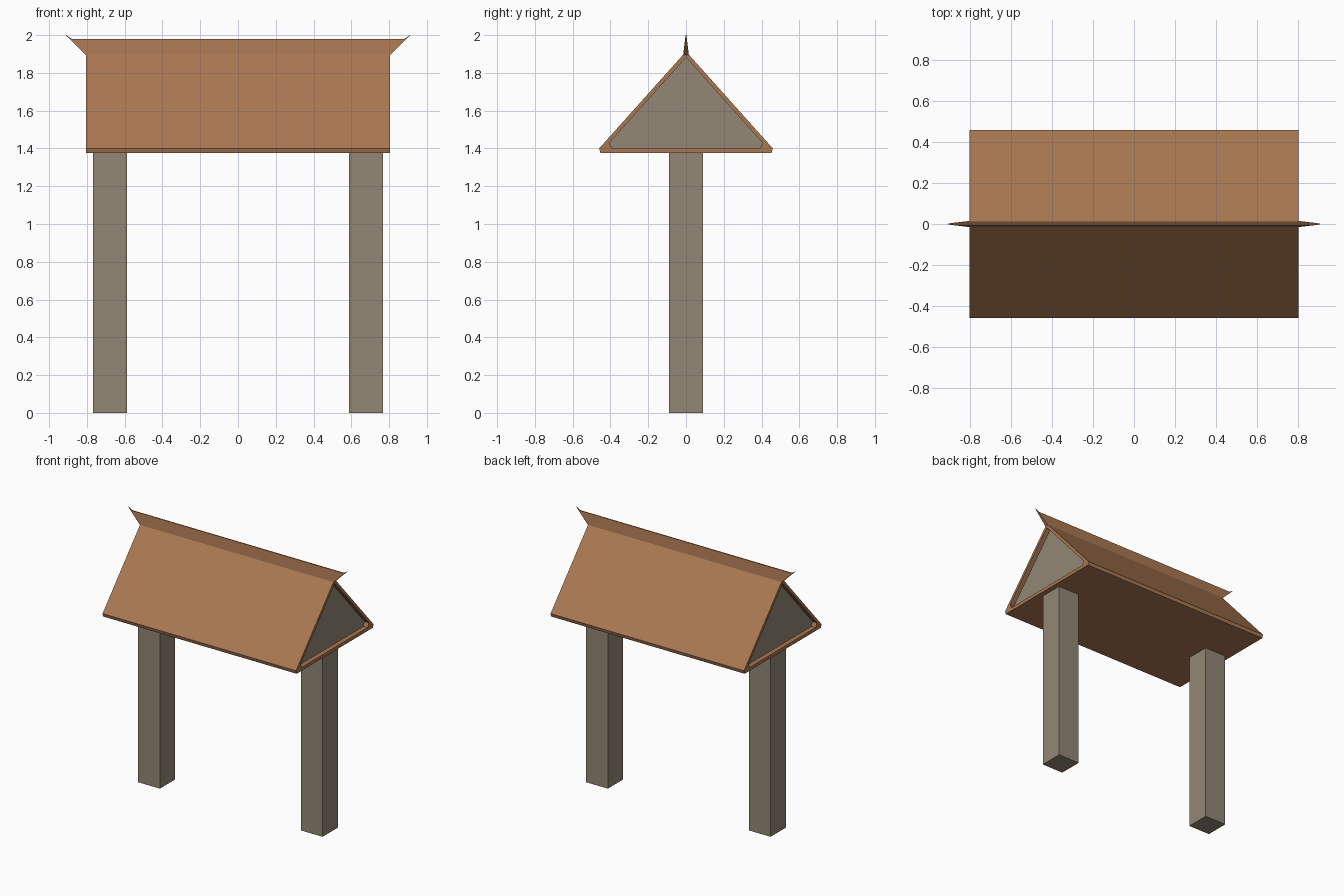
import bpy, bmesh

if "Cube" in bpy.data.objects:
    bpy.data.objects.remove(bpy.data.objects["Cube"])


def srgb(r, g, b):
    lin = lambda c: c / 12.92 if c <= 0.04045 else ((c + 0.055) / 1.055) ** 2.4
    return [lin(v / 255) for v in (r, g, b)] + [1.0]


def material(name, rgb):
    m = bpy.data.materials.new(name)
    m.diffuse_color = srgb(*rgb)
    m.use_nodes = True
    m.node_tree.nodes["Principled BSDF"].inputs["Base Color"].default_value = m.diffuse_color
    return m


ROOF = material("brown tile", (170, 120, 82))
STONE = material("grey wood", (147, 135, 118))


def loft(name, sections, mats, cap_material=0):
    """Skin a list of (x, [(y, z), ...]) sections along x and cap both ends."""
    bm = bmesh.new()
    rings = [[bm.verts.new((x, y, z)) for y, z in pts] for x, pts in sections]
    for a, b in zip(rings, rings[1:]):
        for i in range(len(a)):
            j = (i + 1) % len(a)
            bm.faces.new((a[i], a[j], b[j], b[i]))
    for ring in (rings[0], rings[-1]):
        bm.faces.new(ring).material_index = cap_material
    bmesh.ops.recalc_face_normals(bm, faces=bm.faces)
    me = bpy.data.meshes.new(name)
    bm.to_mesh(me)
    bm.free()
    for m in mats:
        me.materials.append(m)
    ob = bpy.data.objects.new(name, me)
    bpy.context.collection.objects.link(ob)
    return ob


def both_sides(half):
    """Mirror a right-hand half profile (bottom to top) across y = 0."""
    return half + [(-y, z) for y, z in reversed(half)]


# Two square posts
square = both_sides([(0.09, 0.0), (0.09, 1.38)])
for side, x in (("left", -0.677), ("right", 0.677)):
    loft(side + "_post", [(x - 0.09, square), (x + 0.09, square)], [STONE])

# Gabled roof with a recessed grey panel in each end
outer = both_sides([(0.453, 1.375), (0.46, 1.40), (0.012, 1.90)])
inner = both_sides([(0.39, 1.40), (0.405, 1.43), (0.003, 1.878)])
END, DEPTH = 0.805, 0.035
loft("roof", [(-END + DEPTH, inner), (-END, inner), (-END, outer),
              (END, outer), (END, inner), (END - DEPTH, inner)],
     [ROOF, STONE], cap_material=1)

# Ridge fin, flaring to upturned tips
def fin(base_w, base_z, top_w, top_z):
    return both_sides([(base_w, base_z), (top_w, top_z)])


half = [(0.805, fin(0.015, 1.895, 0.004, 1.98)),
        (0.88, fin(0.006, 1.969, 0.004, 1.98)),
        (0.91, fin(0.002, 1.997, 0.002, 2.0))]
loft("ridge_fin", [(-x, p) for x, p in reversed(half)] + half, [ROOF])
